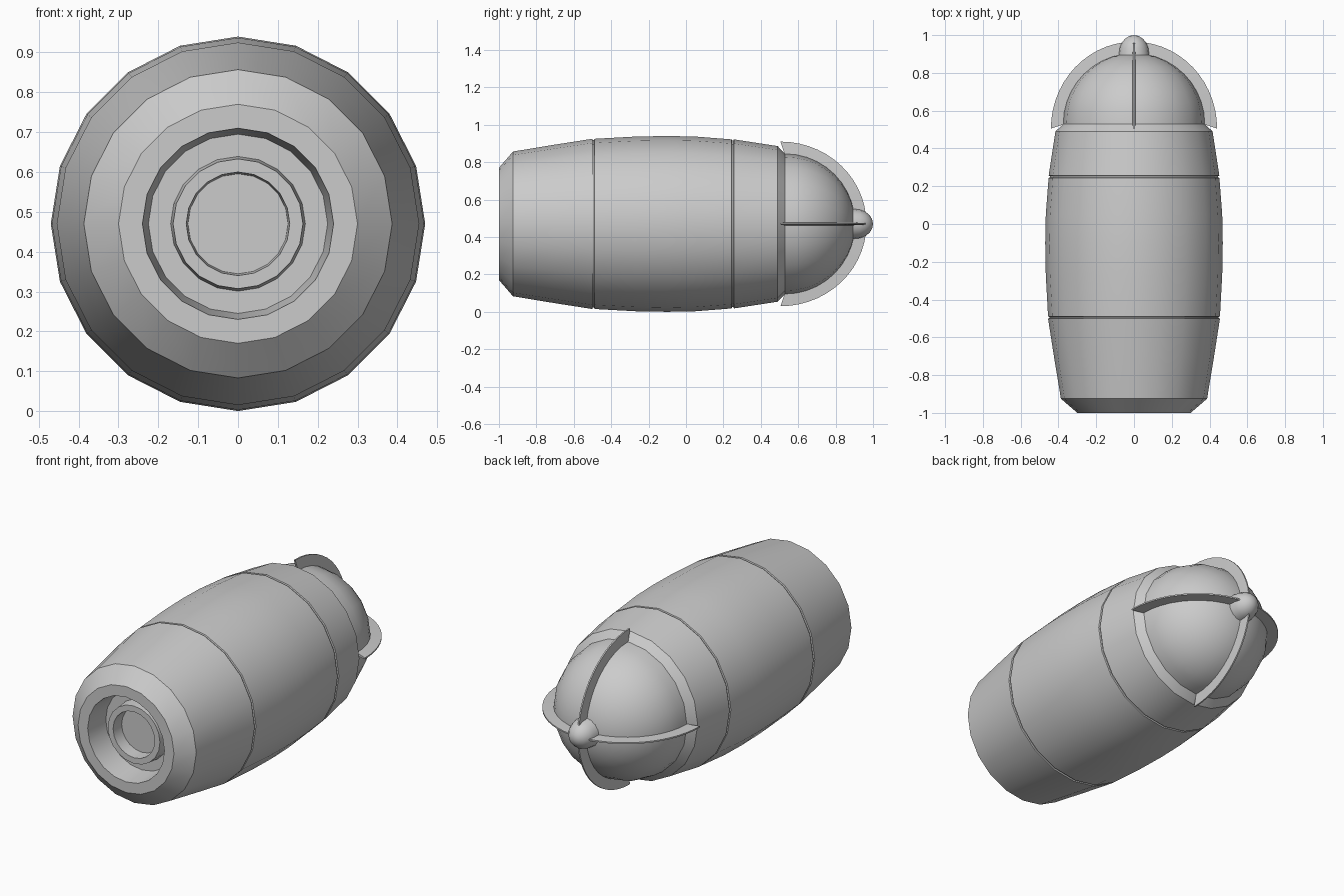
import bpy, bmesh
from math import sin, cos, pi, radians

if "Cube" in bpy.data.objects:
    bpy.data.objects.remove(bpy.data.objects["Cube"])

CZ = 0.47      # height of the long axis
SIDES = 20


def finish(bm, name):
    bmesh.ops.recalc_face_normals(bm, faces=bm.faces[:])
    me = bpy.data.meshes.new(name)
    bm.to_mesh(me)
    bm.free()
    ob = bpy.data.objects.new(name, me)
    bpy.context.collection.objects.link(ob)
    bpy.ops.object.select_all(action='DESELECT')
    ob.select_set(True)
    bpy.context.view_layer.objects.active = ob
    bpy.ops.object.shade_smooth_by_angle(angle=radians(30))
    return ob


def lathe(name, profile, sides=SIDES):
    """Revolve (y, radius) points about the long axis."""
    bm = bmesh.new()
    rings = []
    for y, r in profile:
        if r == 0:
            rings.append([bm.verts.new((0, y, CZ))] * sides)
        else:
            rings.append([bm.verts.new((r * cos(2 * pi * i / sides), y,
                                        CZ + r * sin(2 * pi * i / sides)))
                          for i in range(sides)])
    for a, b in zip(rings, rings[1:]):
        for i in range(sides):
            j = (i + 1) % sides
            bm.faces.new(list(dict.fromkeys((a[i], a[j], b[j], b[i]))))
    return finish(bm, name)


def groove(y, r, w=0.006, d=0.007):
    return [(y - w, r), (y - w * 0.6, r - d), (y + w * 0.6, r - d), (y + w, r)]


# Barrel shell with recessed front opening and two thin seams
lathe("barrel_body", [(-0.86, 0), (-0.86, 0.225), (-1, 0.24), (-1, 0.30),
                      (-0.925, 0.387)]
      + [(-0.7, 0.424)] + groove(-0.495, 0.455)
      + [(-0.27, 0.467), (-0.1, 0.47), (0.05, 0.467)] + groove(0.25, 0.452)
      + [(0.49, 0.416), (0.53, 0.374), (0.53, 0)])

# Hollow nozzle inside the opening
lathe("nozzle", [(-0.85, 0), (-0.85, 0.17), (-0.93, 0.163), (-0.93, 0.13),
                 (-0.82, 0.123), (-0.82, 0)])

# Dome on the rear end
N = 10
lathe("rear_dome", [(0.525, 0), (0.525, 0.376)]
      + [(0.53 + 0.374 * sin(pi / 2 * k / N), 0.376 * cos(pi / 2 * k / N))
         for k in range(1, N)] + [(0.904, 0)])

# Rounded knob at the tip
lathe("tip_knob", [(0.89, 0), (0.89, 0.083)]
      + [(0.90 + 0.10 * sin(pi / 2 * k / 5), 0.081 * cos(pi / 2 * k / 5))
         for k in range(5)] + [(1.0, 0)], 16)

# Four thin curved fins hugging the dome
STEPS = 14
for f, name in enumerate(("right", "top", "left", "bottom")):
    ca, sa = cos(f * pi / 2), sin(f * pi / 2)
    bm = bmesh.new()
    rows = []
    for k in range(STEPS + 1):
        t = pi / 2 * k / STEPS
        outer = (0.44 * cos(t), 0.505 + 0.46 * sin(t))
        inner = (0.365 * cos(t), 0.53 + 0.363 * sin(t))
        row = []
        for (r, y), h in ((inner, 0.008), (outer, 0.004),
                          (outer, -0.004), (inner, -0.008)):
            row.append(bm.verts.new((r * ca - h * sa, y, CZ + r * sa + h * ca)))
        rows.append(row)
    for a, b in zip(rows, rows[1:]):
        for i in range(4):
            j = (i + 1) % 4
            bm.faces.new((a[i], a[j], b[j], b[i]))
    bm.faces.new(rows[0])
    bm.faces.new(rows[-1])
    finish(bm, "fin_" + name)
